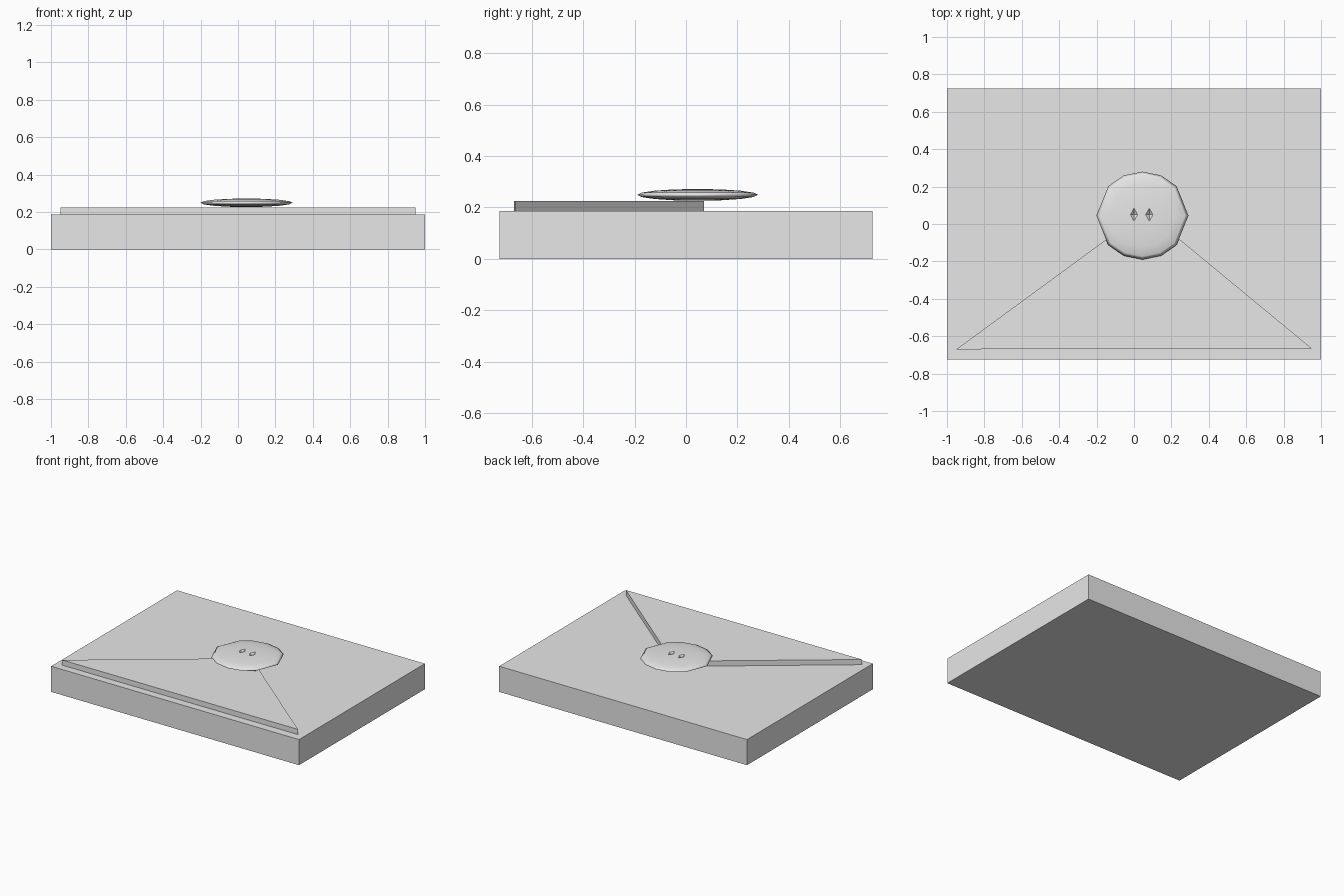
import bpy
import bmesh
from math import sin, cos, radians

old = bpy.data.objects.get("Cube")
if old:
    bpy.data.objects.remove(old)

grey = bpy.data.materials.new("light_grey")
grey.use_nodes = True
colour = (0.8, 0.8, 0.8, 1)
grey.diffuse_color = colour
grey.node_tree.nodes["Principled BSDF"].inputs["Base Color"].default_value = colour


def make_object(name, bm, smooth=False):
    bmesh.ops.recalc_face_normals(bm, faces=bm.faces)
    for face in bm.faces:
        face.smooth = smooth
    mesh = bpy.data.meshes.new(name)
    bm.to_mesh(mesh)
    bm.free()
    mesh.materials.append(grey)
    obj = bpy.data.objects.new(name, mesh)
    bpy.context.collection.objects.link(obj)
    return obj


def prism(name, outline, bottom, top):
    """Extrude a flat outline between two heights."""
    bm = bmesh.new()
    base = bm.faces.new([bm.verts.new((x, y, bottom)) for x, y in outline])
    result = bmesh.ops.extrude_face_region(bm, geom=[base])
    verts = [v for v in result["geom"] if isinstance(v, bmesh.types.BMVert)]
    bmesh.ops.translate(bm, verts=verts, vec=(0, 0, top - bottom))
    return make_object(name, bm)


# Slab body and the raised triangular flap
BODY_TOP = 0.187
FLAP_TOP = 0.225
prism("body", [(-1, -0.725), (1, -0.725), (1, 0.725), (-1, 0.725)], 0, BODY_TOP)
prism("flap", [(-0.95, -0.67), (0.95, -0.665), (0.06, 0.07)], BODY_TOP, FLAP_TOP)

# Flattened round button, with longer facets towards the sides
quarter = [0, 42, 66, 90]
angles = quarter + [180 - a for a in quarter[-2::-1]]
angles += [a + 180 for a in angles[1:-1]]
cx, cy, cz = 0.045, 0.045, 0.249
bm = bmesh.new()
rings = []
for lat in (-66, -44, -22, 0, 22, 44, 66):
    r, z = cos(radians(lat)), cz + 0.023 * sin(radians(lat))
    rings.append([bm.verts.new((cx + 0.246 * r * cos(radians(a)),
                                cy + 0.235 * r * sin(radians(a)), z)) for a in angles])
count = len(angles)
for low, high in zip(rings, rings[1:]):
    for i in range(count):
        j = (i + 1) % count
        bm.faces.new((low[i], low[j], high[j], high[i]))
for ring, side in ((rings[0], -1), (rings[-1], 1)):
    pole = bm.verts.new((cx, cy, cz + side * 0.023))
    for i in range(count):
        bm.faces.new((ring[i], ring[(i + 1) % count], pole))
button = make_object("button", bm, smooth=True)

# Two small diamond-shaped thread holes pressed into the button
for name, x in (("right_hole_cutter", 0.0), ("left_hole_cutter", 0.082)):
    bm = bmesh.new()
    rim = [bm.verts.new((x + dx, 0.05 + dy, 0.28))
           for dx, dy in ((0.03, 0), (0, 0.055), (-0.03, 0), (0, -0.055))]
    tip = bm.verts.new((x, 0.05, 0.255))
    bm.faces.new(rim)
    for i in range(4):
        bm.faces.new((rim[i], rim[(i + 1) % 4], tip))
    cutter = make_object(name, bm)
    cutter.hide_render = True
    cutter.display_type = 'WIRE'
    cut = button.modifiers.new(name, 'BOOLEAN')
    cut.operation = 'DIFFERENCE'
    cut.solver = 'EXACT'
    cut.object = cutter
